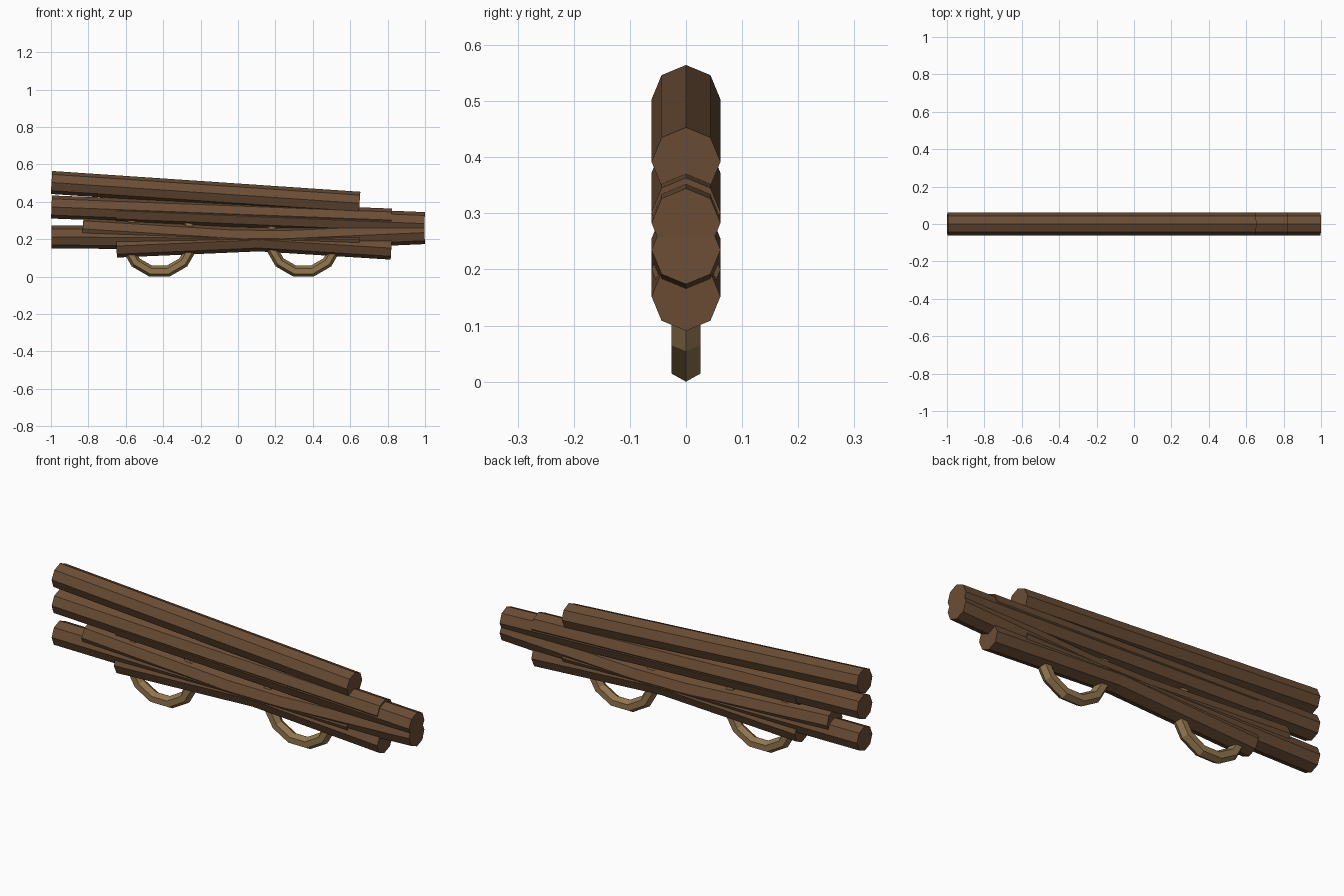
import bpy, math
from mathutils import Vector

if "Cube" in bpy.data.objects:
    bpy.data.objects.remove(bpy.data.objects["Cube"])


def material(name, color):
    m = bpy.data.materials.new(name)
    m.diffuse_color = (*color, 1)
    m.use_nodes = True
    m.node_tree.nodes["Principled BSDF"].inputs["Base Color"].default_value = m.diffuse_color
    return m


bark = material("brown_bark", (0.147, 0.075, 0.036))
rope = material("tan_rope", (0.287, 0.181, 0.078))


def log(name, x0, z0, x1, z1, radius=0.0615):
    # Eight-sided log between two end centres, with an edge facing up
    a, b = Vector((x0, 0, z0)), Vector((x1, 0, z1))
    d = b - a
    bpy.ops.mesh.primitive_cylinder_add(
        vertices=8, radius=radius, depth=d.length, location=(a + b) / 2,
        rotation=(0, math.atan2(d.x, d.z), 0))
    ob = bpy.context.object
    ob.name = name
    ob.data.materials.append(bark)


def rope_ring(name, x):
    # Twelve-sided ring with a flat bottom segment
    bpy.ops.mesh.primitive_torus_add(
        major_segments=12, minor_segments=6, major_radius=0.18,
        minor_radius=0.03, location=(x, 0, 0.21 * math.cos(math.pi / 12)),
        rotation=(math.pi / 2, math.pi / 12, 0))
    ob = bpy.context.object
    ob.name = name
    # spin the mesh itself so the ring stays in the upright plane
    ob.rotation_euler = (math.pi / 2, 0, 0)
    c, s = math.cos(math.pi / 12), math.sin(math.pi / 12)
    for v in ob.data.vertices:
        px, py, _ = v.co
        v.co.x, v.co.y = px * c - py * s, px * s + py * c
    ob.data.materials.append(rope)


# Stacked logs: start x, start z, end x, end z
logs = [
    ("top_log", -0.997, 0.503, 0.65, 0.392),
    ("upper_log", -0.997, 0.372, 0.82, 0.302),
    ("upper_middle_log", -0.65, 0.352, 0.997, 0.283),
    ("middle_log", -0.83, 0.255, 0.82, 0.152),
    ("lower_log", -0.997, 0.212, 0.65, 0.200),
    ("bottom_log", -0.65, 0.163, 0.997, 0.235),
]
for entry in logs:
    log(*entry)

# Rope ties around the bundle
rope_ring("left_rope_tie", -0.42)
rope_ring("right_rope_tie", 0.35)
